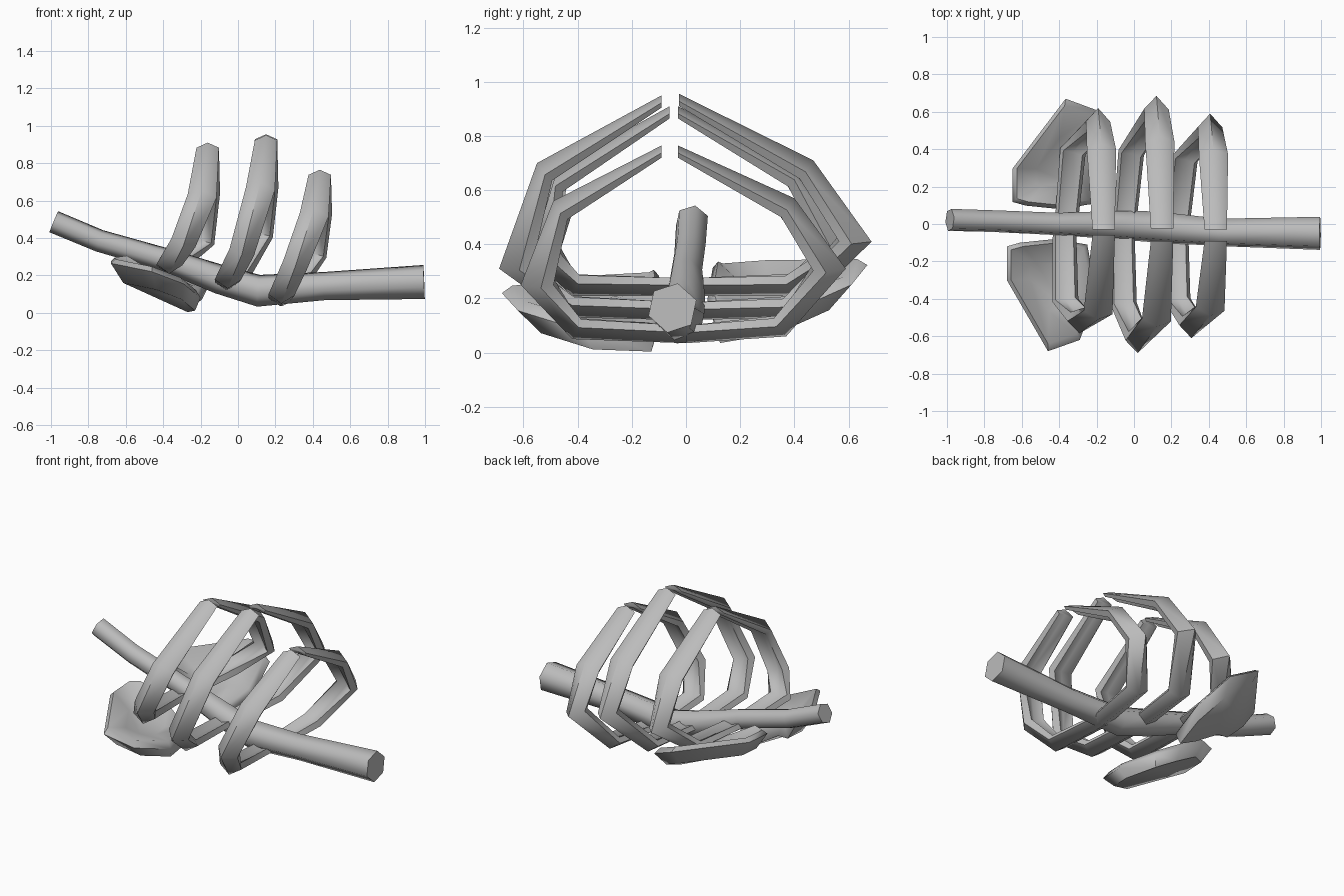
import bpy, bmesh, math
from mathutils import Vector

cube = bpy.data.objects.get("Cube")
if cube:
    bpy.data.objects.remove(cube, do_unlink=True)

bone = bpy.data.materials.new("bone_grey")
bone.use_nodes = True
GREY = (0.5, 0.5, 0.5, 1)
bone.diffuse_color = GREY
bone.node_tree.nodes["Principled BSDF"].inputs["Base Color"].default_value = GREY


def skin(name, rings, angle):
    """Join rings of points into a capped solid."""
    bm = bmesh.new()
    loops = [[bm.verts.new(p) for p in ring] for ring in rings]
    count = len(loops[0])
    for a, b in zip(loops, loops[1:]):
        for i in range(count):
            j = (i + 1) % count
            bm.faces.new((a[i], a[j], b[j], b[i]))
    bm.faces.new(loops[0])
    bm.faces.new(loops[-1])
    bmesh.ops.recalc_face_normals(bm, faces=bm.faces)
    mesh = bpy.data.meshes.new(name)
    bm.to_mesh(mesh)
    bm.free()
    mesh.materials.append(bone)
    obj = bpy.data.objects.new(name, mesh)
    bpy.context.collection.objects.link(obj)
    bpy.ops.object.select_all(action='DESELECT')
    obj.select_set(True)
    bpy.context.view_layer.objects.active = obj
    bpy.ops.object.shade_smooth_by_angle(angle=math.radians(angle))


def tangents(path):
    last = len(path) - 1
    return [(path[min(i + 1, last)] - path[max(i - 1, 0)]).normalized()
            for i in range(last + 1)]


# Spine: bent six-sided tube, with x, y, z and radius at each joint
joints = [(-0.985, 0.022, 0.487, 0.062), (-0.74, 0.015, 0.385, 0.061),
          (-0.4, 0, 0.288, 0.063), (-0.1, -0.005, 0.18, 0.08),
          (0.11, -0.015, 0.118, 0.087), (0.46, -0.045, 0.143, 0.077),
          (0.995, -0.05, 0.165, 0.093)]
path = [Vector(j[:3]) for j in joints]
rings = []
for p, t, j in zip(path, tangents(path), joints):
    side = Vector((0, 0, 1)).cross(t).normalized()
    up = t.cross(side)
    turns = [math.radians(60 * k + 12) for k in range(6)]
    rings.append([p + j[3] * (side * math.sin(a) + up * math.cos(a)) for a in turns])
skin("spine", rings, 65)

# Ribs: ridged bands following outer (y, z) profiles from root to tip
SECTION = [(0, 0), (1, -0.6), (0.75, -1), (0, -0.75), (-0.75, -1), (-1, -0.6)]
WIDTH = [0.062, 0.07, 0.068, 0.078, 0.06]
THICK = [0.065, 0.08, 0.12, 0.085, 0.045]
LEAN = {1: (-0.05, -0.015, 0.12, 0.138, 0.15), -1: (-0.06, -0.055, 0.02, 0.12, 0.15)}
RIBS = {
    "front": (-0.312, {1: [(0, 0.21), (0.4, 0.21), (0.62, 0.38), (0.43, 0.68), (-0.03, 0.91)],
                       -1: [(0, 0.21), (-0.42, 0.21), (-0.585, 0.36), (-0.51, 0.66), (-0.06, 0.91)]}),
    "middle": (0, {1: [(0, 0.12), (0.4, 0.13), (0.685, 0.41), (0.47, 0.71), (-0.025, 0.955)],
                   -1: [(0, 0.12), (-0.44, 0.13), (-0.69, 0.31), (-0.55, 0.7), (-0.09, 0.95)]}),
    "rear": (0.287, {1: [(0, 0.035), (0.37, 0.06), (0.59, 0.31), (0.4, 0.57), (-0.03, 0.765)],
                     -1: [(0, 0.035), (-0.42, 0.05), (-0.61, 0.25), (-0.49, 0.56), (-0.09, 0.765)]}),
}
for label, (shift, sides) in RIBS.items():
    for s, profile in sides.items():
        path = [Vector((shift + x, y, z)) for x, (y, z) in zip(LEAN[s], profile)]
        dirs = tangents(path)
        dirs[0], dirs[-1] = Vector((0, s, 0)), Vector((0, -s, 0))
        rings = []
        for p, t, w, d in zip(path, dirs, WIDTH, THICK):
            across = (Vector((1, 0, 0)) - t * t.x).normalized()
            out = s * t.cross(across)
            rings.append([p + across * u * w + out * v * d for u, v in SECTION])
        skin(f"{label}_rib_{'far' if s > 0 else 'near'}", rings, 70)

# Shoulder blades: thick-rimmed plates with a bulging underside, the far one tilted up
RIM = [(-0.68, 0.12, 0.275), (-0.68, 0.3, 0.265), (-0.46, 0.68, 0.22), (-0.29, 0.62, 0.155),
       (-0.2, 0.38, 0.08), (-0.25, 0.11, 0.07), (-0.42, 0.08, 0.17), (-0.61, 0.1, 0.285)]
rim = [Vector(p) for p in RIM]
middle = sum(rim, Vector()) / len(rim)


def inset(scale, drop, slide=0):
    return [middle + (p - middle) * scale + Vector((slide, -slide, -drop)) for p in rim]


rings = [inset(0.45, 0.02), inset(0.9, -0.03), rim, inset(0.8, 0.09, 0.02)]
skin("shoulder_blade_near", [[(p.x, -p.y, p.z) for p in r] for r in rings], 65)
skin("shoulder_blade_far", [[(p.x + 0.03 + 0.17 * max(p.y - 0.3, 0), p.y * 0.985,
                              p.z + 0.015 + 0.13 * p.y) for p in r] for r in rings], 65)
